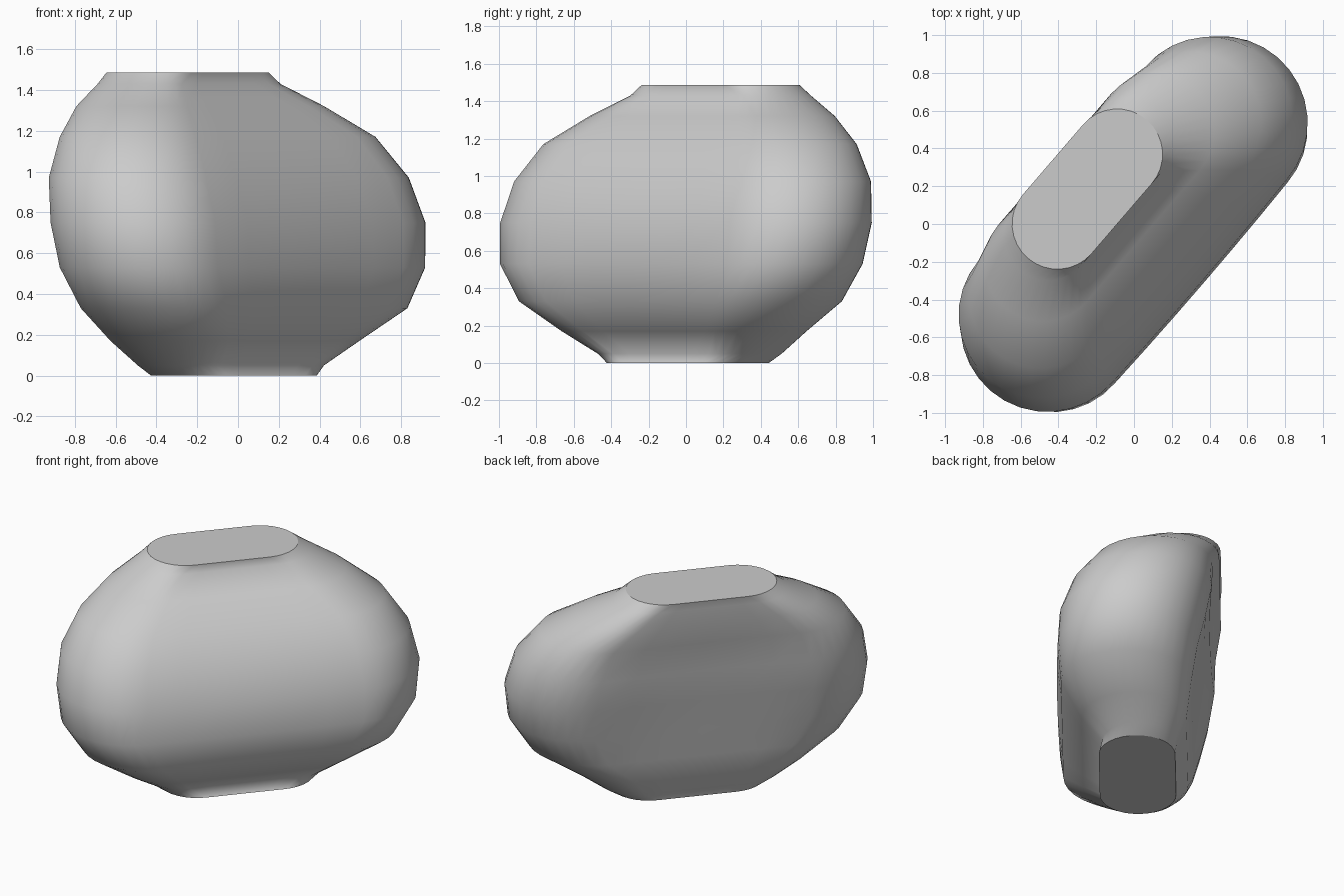
import bpy, bmesh, math

cube = bpy.data.objects.get("Cube")
if cube:
    bpy.data.objects.remove(cube)

# Single plain grey
grey = bpy.data.materials.new("plain grey")
grey.use_nodes = True
colour = (0.6, 0.6, 0.6, 1)
grey.diffuse_color = colour
grey.node_tree.nodes["Principled BSDF"].inputs["Base Color"].default_value = colour

ANGLE = math.radians(49.3)   # direction of the long axis
ARC_STEPS = 16               # segments in each rounded end
SIDE_STEPS = 6               # segments in each long side

# Leaning sections: height, centre x, centre y, end radius,
# half straight length, bulge of the back side, bulge of the front side
SECTIONS = [
    (0.00, -0.02, 0.01, 0.24, 0.255, 0, 0),
    (0.05, -0.035, 0.02, 0.235, 0.34, 0, 0),
    (0.17, -0.015, -0.01, 0.33, 0.43, 0, 0),
    (0.33, 0.03, -0.03, 0.41, 0.60, 0, 0),
    (0.53, 0.022, -0.025, 0.44, 0.70, -0.01, 0.01),
    (0.75, 0.0, 0.0, 0.46, 0.705, -0.02, 0.01),
    (0.97, -0.045, 0.035, 0.44, 0.68, -0.02, 0),
    (1.17, -0.10, 0.075, 0.38, 0.605, -0.01, 0),
    (1.32, -0.185, 0.14, 0.31, 0.457, 0, 0),
    (1.43, -0.24, 0.185, 0.235, 0.327, 0, 0),
    (1.485, -0.247, 0.185, 0.24, 0.243, 0, 0),
]


def section(bm, z, cx, cy, radius, half, back, front):
    """Ring with two rounded ends and two gently curved long sides."""
    points = []
    for sign, bulge in ((1, back), (-1, front)):
        for i in range(ARC_STEPS + 1):
            t = math.pi * (i / ARC_STEPS - 0.5)
            points.append((sign * (half + radius * math.cos(t)),
                           sign * radius * math.sin(t)))
        for i in range(1, SIDE_STEPS):
            s = 1 - 2 * i / SIDE_STEPS
            points.append((sign * half * s,
                           sign * (radius + bulge * (1 - s * s))))
    c, s = math.cos(ANGLE), math.sin(ANGLE)
    return [bm.verts.new((cx + u * c - v * s, cy + u * s + v * c, z))
            for u, v in points]


# Lofted body
bm = bmesh.new()
rings = [section(bm, *row) for row in SECTIONS]
count = len(rings[0])
for low, high in zip(rings, rings[1:]):
    for i in range(count):
        j = (i + 1) % count
        bm.faces.new((low[i], low[j], high[j], high[i])).smooth = True

# Flat ends with crisp rims
for ring in (rings[0][::-1], rings[-1]):
    cap = bm.faces.new(ring)
    for edge in cap.edges:
        edge.smooth = False
bmesh.ops.recalc_face_normals(bm, faces=bm.faces)

mesh = bpy.data.meshes.new("rounded_body")
bm.to_mesh(mesh)
bm.free()
mesh.materials.append(grey)
body = bpy.data.objects.new("rounded_body", mesh)
bpy.context.collection.objects.link(body)
